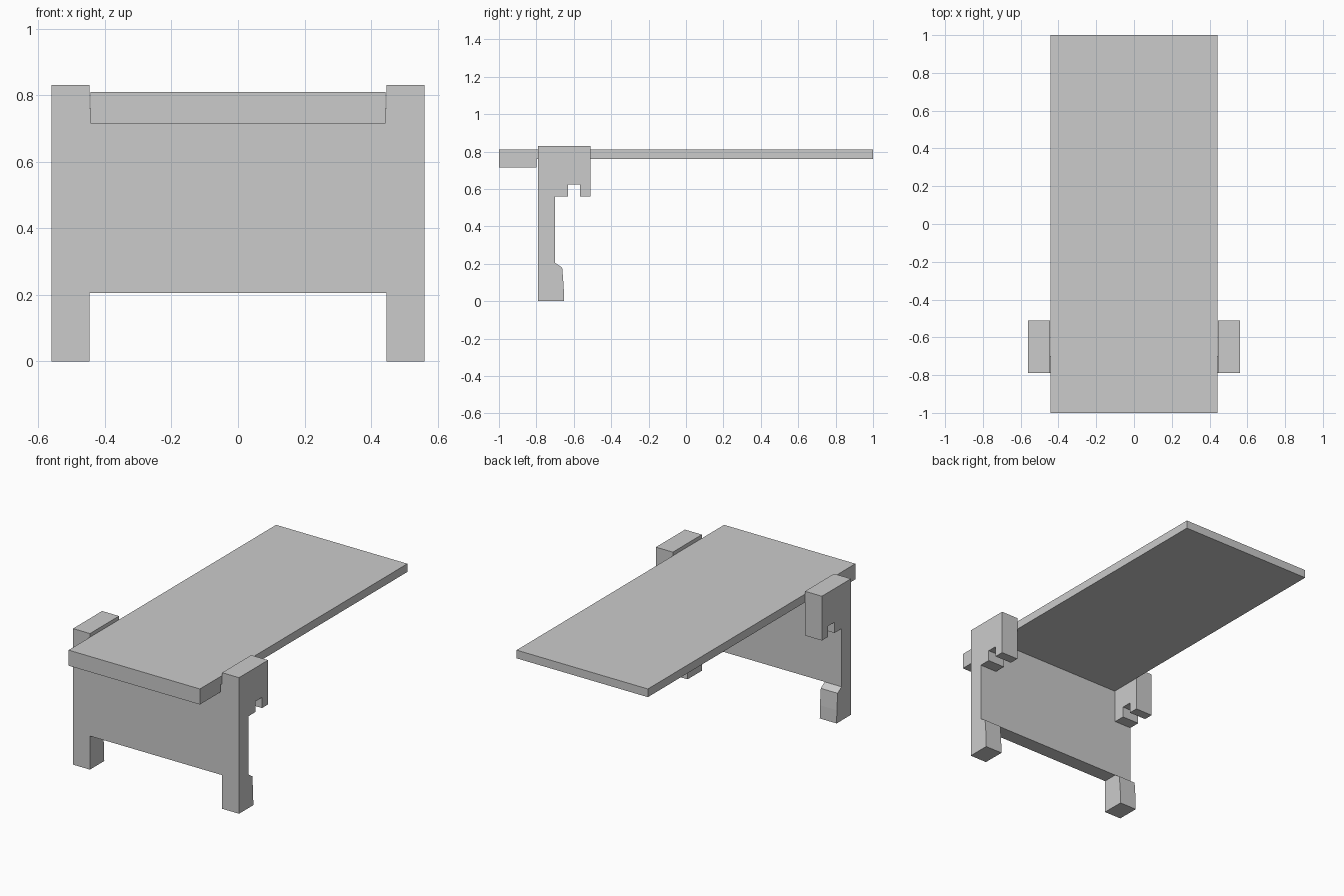
import bpy, bmesh
from mathutils import Vector

if "Cube" in bpy.data.objects:
    bpy.data.objects.remove(bpy.data.objects["Cube"])


def extrude_profile(name, profile, x0, x1):
    """Extrude a closed (y, z) outline along x."""
    bm = bmesh.new()
    face = bm.faces.new([bm.verts.new((x0, y, z)) for y, z in profile])
    res = bmesh.ops.extrude_face_region(bm, geom=[face])
    verts = [v for v in res["geom"] if isinstance(v, bmesh.types.BMVert)]
    bmesh.ops.translate(bm, verts=verts, vec=Vector((x1 - x0, 0, 0)))
    bmesh.ops.recalc_face_normals(bm, faces=bm.faces)
    mesh = bpy.data.meshes.new(name)
    bm.to_mesh(mesh)
    bm.free()
    obj = bpy.data.objects.new(name, mesh)
    bpy.context.collection.objects.link(obj)
    return obj


# Long flat top with a deeper front lip
top = [(-1, 0.715), (-0.8, 0.715), (-0.8, 0.76), (1, 0.76), (1, 0.81), (-1, 0.81)]
extrude_profile("table_top", top, -0.443, 0.443)

# Panel between the legs
panel = [(-0.79, 0.205), (-0.70, 0.205), (-0.70, 0.76), (-0.79, 0.76)]
extrude_profile("front_panel", panel, -0.446, 0.446)

# Legs with a notched bracket at the top and a thicker foot, mirrored
leg = [(-0.79, 0), (-0.652, 0), (-0.654, 0.08), (-0.662, 0.18), (-0.70, 0.205),
       (-0.70, 0.56), (-0.63, 0.56), (-0.63, 0.625), (-0.568, 0.625),
       (-0.568, 0.56), (-0.51, 0.56), (-0.51, 0.83), (-0.79, 0.83)]
for side, sign in (("left", -1), ("right", 1)):
    extrude_profile(side + "_leg", leg, sign * 0.446, sign * 0.56)
